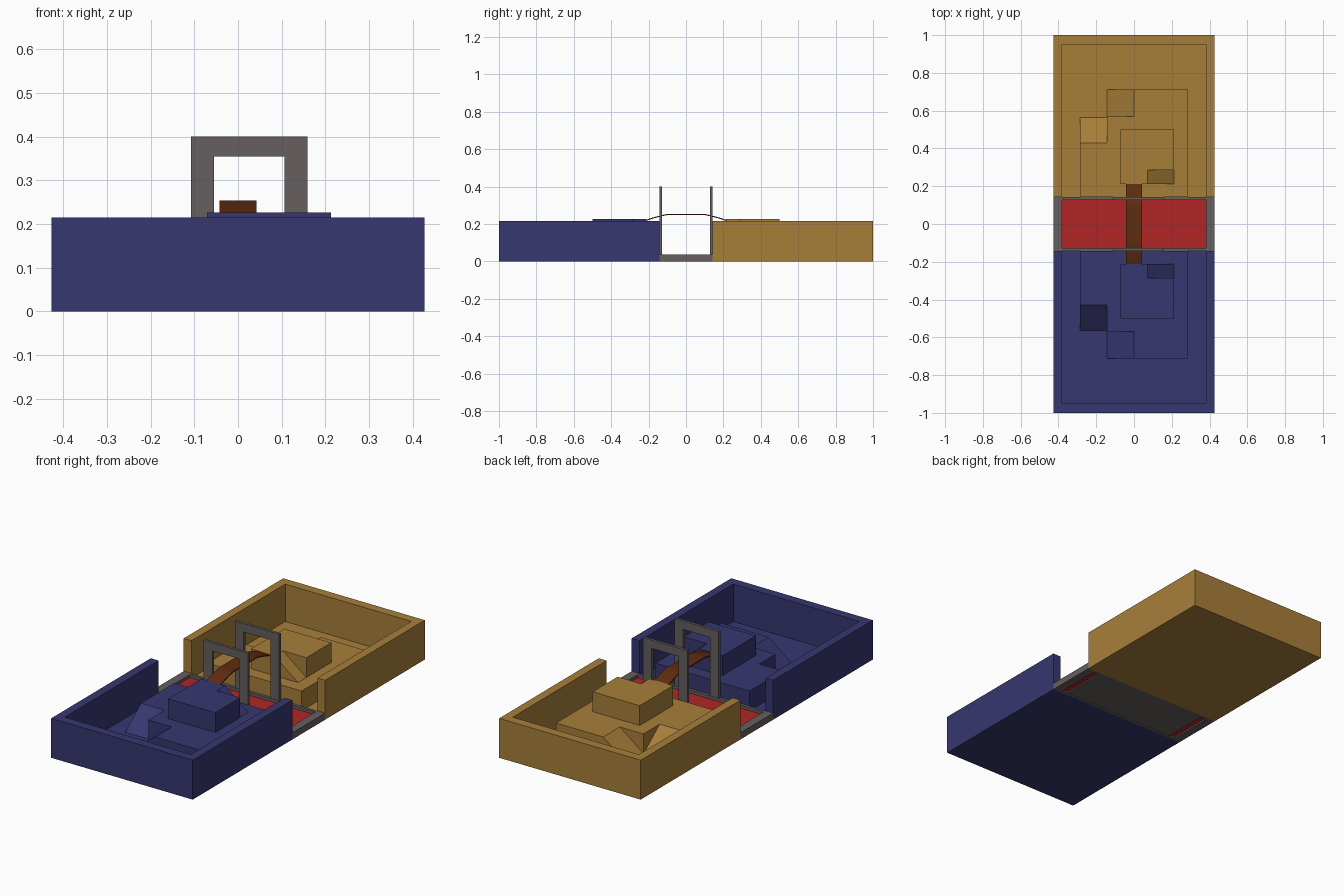
import bpy, bmesh
from mathutils import Vector

if "Cube" in bpy.data.objects:
    bpy.data.objects.remove(bpy.data.objects["Cube"])


def material(name, rgb):
    m = bpy.data.materials.new(name)
    m.diffuse_color = (*rgb, 1)
    m.use_nodes = True
    m.node_tree.nodes["Principled BSDF"].inputs["Base Color"].default_value = m.diffuse_color
    return m


BLUE = material("blue", (0.038, 0.038, 0.165))
GOLD = material("gold", (0.39, 0.21, 0.042))
RED = material("red", (0.445, 0.018, 0.019))
BROWN = material("brown", (0.12, 0.025, 0.005))
GREY = material("warm_grey", (0.135, 0.112, 0.112))


def prism(name, profile, axis, a, b, mat, flip=1):
    """Extrude a 2D profile along an axis from a to b; flip=-1 mirrors in y."""
    def place(u, v):
        p = {"x": (a, u, v), "y": (u, a, v), "z": (u, v, a)}[axis]
        return (p[0], p[1] * flip, p[2])
    bm = bmesh.new()
    face = bm.faces.new([bm.verts.new(place(u, v)) for u, v in profile])
    ext = bmesh.ops.extrude_face_region(bm, geom=[face], use_keep_orig=True)
    d = Vector({"x": (b - a, 0, 0), "y": (0, (b - a) * flip, 0), "z": (0, 0, b - a)}[axis])
    bmesh.ops.translate(bm, vec=d, verts=[e for e in ext["geom"] if isinstance(e, bmesh.types.BMVert)])
    bmesh.ops.recalc_face_normals(bm, faces=bm.faces)
    me = bpy.data.meshes.new(name)
    bm.to_mesh(me)
    bm.free()
    me.materials.append(mat)
    ob = bpy.data.objects.new(name, me)
    bpy.context.collection.objects.link(ob)
    return ob


def rect(x0, x1, y0, y1):
    return [(x0, y0), (x1, y0), (x1, y1), (x0, y1)]


W, IN = 0.427, 0.38             # outer and inner half width
Y0, Y1, YI = 0.142, 1.0, 0.95   # inner end, outer end, inside of end wall
FLOOR, MID, TOP, WALL = 0.011, 0.118, 0.226, 0.215

for side, s, mat in (("front", -1, BLUE), ("back", 1, GOLD)):
    # U-shaped outer wall and floor
    prism(side + "_wall", [(-W, Y0), (-IN, Y0), (-IN, YI), (IN, YI), (IN, Y0),
                           (W, Y0), (W, Y1), (-W, Y1)], "z", 0, WALL, mat, s)
    prism(side + "_floor", rect(-IN, IN, Y0, YI), "z", 0, FLOOR, mat, s)
    # stepped platform with notches for the ramps
    prism(side + "_lower_platform",
          [(-0.285, Y0), (0.285, Y0), (0.285, 0.713), (0, 0.713), (0, 0.57),
           (-0.142, 0.57), (-0.142, 0.43), (-0.285, 0.43)], "z", FLOOR, MID, mat, s)
    prism(side + "_upper_platform",
          [(-0.071, 0.213), (0.071, 0.213), (0.071, 0.285), (0.213, 0.285),
           (0.213, 0.5), (-0.071, 0.5)], "z", MID, TOP, mat, s)
    # ramps
    prism(side + "_corner_ramp", [(0, FLOOR), (0, MID), (-0.142, FLOOR)],
          "y", 0.57, 0.713, mat, s)
    prism(side + "_side_ramp", [(0.43, FLOOR), (0.43, MID), (0.565, FLOOR)],
          "x", -0.285, -0.142, mat, s)
    prism(side + "_upper_ramp", [(0.071, MID), (0.071, TOP), (0.213, MID)],
          "y", 0.213, 0.285, mat, s)
    # gate frame beside the middle tray
    prism(side + "_gate", [(-0.108, 0.03), (-0.055, 0.03), (-0.055, 0.355), (0.107, 0.355),
                           (0.107, 0.03), (0.159, 0.03), (0.159, 0.4), (-0.108, 0.4)],
          "y", 0.128, 0.143, GREY, s)
    # tray rims
    prism(side + "_tray_rim", rect(-W, W, 0.126, Y0), "z", 0, 0.036, GREY, s)

# middle tray ends, red bed and underside plate
for label, k in (("left", -1), ("right", 1)):
    prism(label + "_tray_end", rect(*sorted((k * IN, k * W)), -0.126, 0.126), "z", 0, 0.036, GREY)
prism("red_bed", rect(-IN, IN, -0.126, 0.126), "z", 0.008, 0.02, RED)
prism("tray_underside", rect(-0.345, 0.345, -0.126, 0.126), "z", 0.001, 0.008, GREY)

# arched bridge joining the upper platforms
arch = [(0.227, 0.218), (0.18, 0.234), (0.128, 0.248), (0.1, 0.2535)]
upper = arch + [(-y, z) for y, z in reversed(arch)]
lower = [(y, z - 0.006) for y, z in upper]
prism("bridge", upper + lower[::-1], "x", -0.042, 0.042, BROWN)
